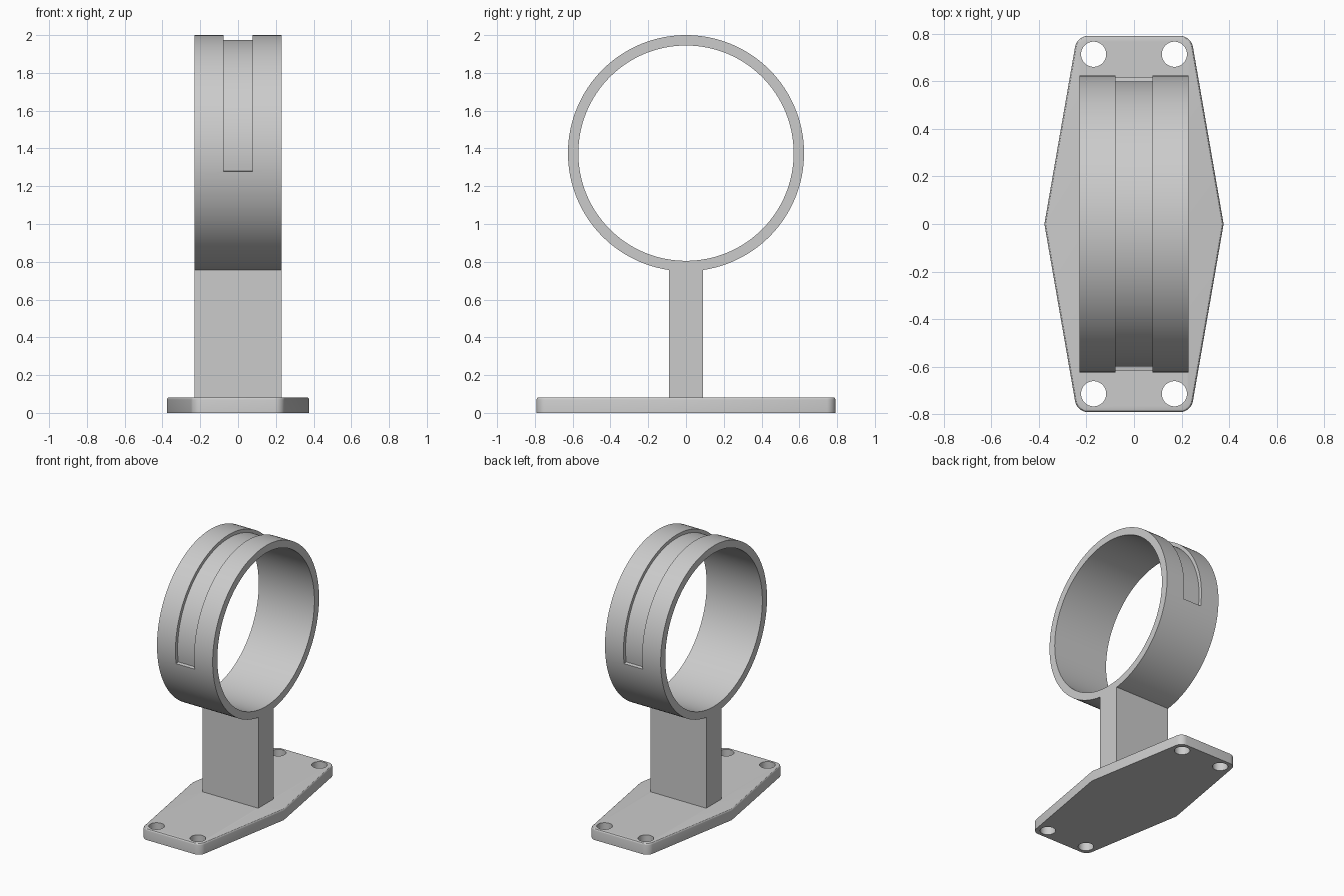
import bpy, bmesh
from math import radians, sin, cos, asin
from mathutils import Vector

old = bpy.data.objects.get("Cube")
if old:
    bpy.data.objects.remove(old, do_unlink=True)

GREY = (0.6, 0.6, 0.6, 1)
grey = bpy.data.materials.new("light grey")
grey.use_nodes = True
grey.diffuse_color = GREY
bsdf = grey.node_tree.nodes["Principled BSDF"]
bsdf.inputs["Base Color"].default_value = GREY
bsdf.inputs["Roughness"].default_value = 0.6

CENTRE_Z, OUTER, INNER, FLOOR = 1.375, 0.625, 0.57, 0.6
HALF_W = 0.229


def finish(bm, name):
    bmesh.ops.recalc_face_normals(bm, faces=bm.faces)
    mesh = bpy.data.meshes.new(name)
    bm.to_mesh(mesh)
    bm.free()
    mesh.materials.append(grey)
    obj = bpy.data.objects.new(name, mesh)
    bpy.context.collection.objects.link(obj)
    return obj


def extrude(bm, points, direction):
    """Prism from a closed outline."""
    face = bm.faces.new([bm.verts.new(p) for p in points])
    new = bmesh.ops.extrude_face_region(bm, geom=[face])["geom"]
    verts = [v for v in new if isinstance(v, bmesh.types.BMVert)]
    bmesh.ops.translate(bm, verts=verts, vec=Vector(direction))


def arc(radius, start, end, steps, x):
    angles = [radians(start + (end - start) * i / steps) for i in range(steps + 1)]
    return [(x, radius * cos(a), CENTRE_Z + radius * sin(a)) for a in angles]


def cut(obj, cutter):
    cutter.hide_render = True
    mod = obj.modifiers.new("cut", "BOOLEAN")
    mod.operation, mod.solver, mod.object = "DIFFERENCE", "EXACT", cutter
    bpy.context.view_layer.objects.active = obj
    bpy.ops.object.modifier_apply(modifier=mod.name)
    bpy.data.objects.remove(cutter, do_unlink=True)


def smooth(obj):
    bpy.ops.object.select_all(action="DESELECT")
    obj.select_set(True)
    bpy.context.view_layer.objects.active = obj
    bpy.ops.object.shade_smooth_by_angle(angle=radians(30))


# Ring: rectangular section swept round the x axis
bm = bmesh.new()
SEG = 128
loops = [[bm.verts.new(p) for p in arc(r, 0, 360, SEG, x)[:-1]]
         for r, x in ((OUTER, -HALF_W), (OUTER, HALF_W), (INNER, HALF_W), (INNER, -HALF_W))]
for k in range(4):
    a, b = loops[k], loops[(k + 1) % 4]
    for i in range(SEG):
        j = (i + 1) % SEG
        bm.faces.new((a[i], a[j], b[j], b[i]))
ring = finish(bm, "ring")

# Groove over the upper half of the ring
bm = bmesh.new()
GROOVE = 0.077
outline = arc(FLOOR, -9, 189, 72, -GROOVE) + arc(0.7, 189, -9, 72, -GROOVE)
extrude(bm, outline, (2 * GROOVE, 0, 0))
cut(ring, finish(bm, "groove_cutter"))

# Stem: block whose top follows the underside of the ring
bm = bmesh.new()
STEM_Y, PLATE_H = 0.089, 0.082
spread = asin(STEM_Y / (OUTER - 0.002)) * 57.2958
outline = arc(OUTER - 0.002, 270 + spread, 270 - spread, 8, -HALF_W)
outline += [(-HALF_W, -STEM_Y, PLATE_H - 0.01), (-HALF_W, STEM_Y, PLATE_H - 0.01)]
extrude(bm, outline, (2 * HALF_W, 0, 0))
stem = finish(bm, "stem")

# Base plate: long hexagon with rounded ends and softened top edge
bm = bmesh.new()
END_X, END_Y, MID_X = 0.24, 0.791, 0.377
extrude(bm, [(MID_X, 0, 0), (END_X, END_Y, 0), (-END_X, END_Y, 0),
             (-MID_X, 0, 0), (-END_X, -END_Y, 0), (END_X, -END_Y, 0)], (0, 0, PLATE_H))
corners = [e for e in bm.edges
           if abs(e.verts[0].co.z - e.verts[1].co.z) > 0.01 and abs(e.verts[0].co.y) > 0.5]
bmesh.ops.bevel(bm, geom=corners, offset=0.045, segments=8, profile=0.5, affect="EDGES")
rim = [e for e in bm.edges if all(v.co.z > PLATE_H - 0.001 for v in e.verts)]
bmesh.ops.bevel(bm, geom=rim, offset=0.012, segments=3, profile=0.5, affect="EDGES")
plate = finish(bm, "base_plate")

# Four screw holes
for sx in (-1, 1):
    for sy in (-1, 1):
        bpy.ops.mesh.primitive_cylinder_add(vertices=48, radius=0.053, depth=0.4,
                                            location=(sx * 0.17, sy * 0.714, 0.04))
        cut(plate, bpy.context.object)

for part in (ring, stem, plate):
    # keep one shared material slot after cutting
    part.data.materials.clear()
    part.data.materials.append(grey)
    for poly in part.data.polygons:
        poly.material_index = 0
    smooth(part)
